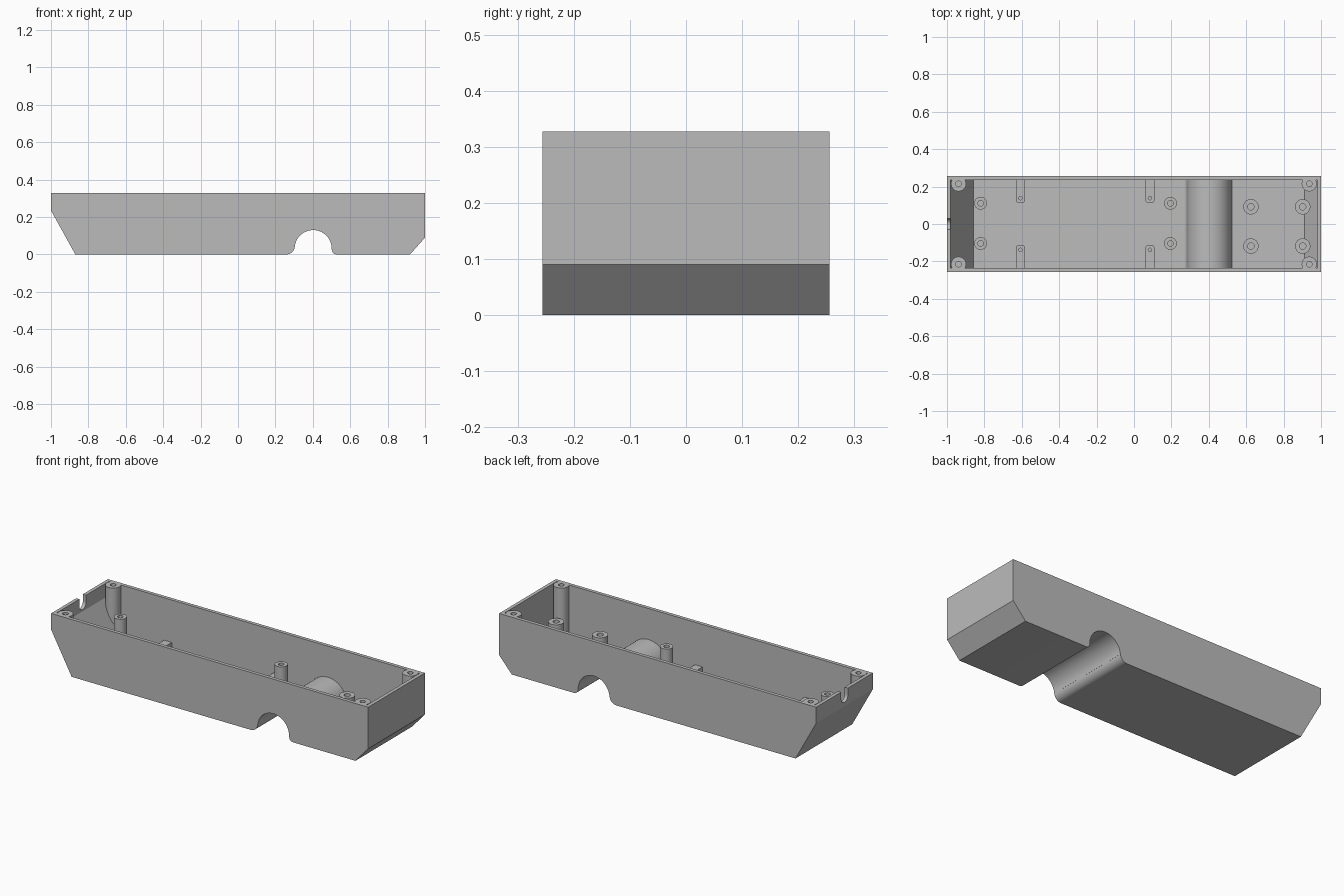
import bpy
import bmesh
from math import sin, cos, pi, radians, atan2

old = bpy.data.objects.get("Cube")
if old:
    bpy.data.objects.remove(old, do_unlink=True)

H, HALF_W, T = 0.327, 0.256, 0.02      # height, half width, wall thickness

grey = bpy.data.materials.new("plain grey")
grey.use_nodes = True
grey.diffuse_color = (0.5, 0.5, 0.5, 1)
grey.node_tree.nodes["Principled BSDF"].inputs["Base Color"].default_value = (0.5, 0.5, 0.5, 1)


def finish(name, bm):
    bmesh.ops.recalc_face_normals(bm, faces=bm.faces)
    mesh = bpy.data.meshes.new(name)
    bm.to_mesh(mesh)
    bm.free()
    mesh.materials.append(grey)
    ob = bpy.data.objects.new(name, mesh)
    bpy.context.collection.objects.link(ob)
    return ob


def prism(name, points, offset):
    """Extrude a closed outline of 3D points by an offset vector."""
    bm = bmesh.new()
    face = bm.faces.new([bm.verts.new(p) for p in points])
    new = bmesh.ops.extrude_face_region(bm, geom=[face])["geom"]
    bmesh.ops.translate(bm, vec=offset, verts=[v for v in new if isinstance(v, bmesh.types.BMVert)])
    return finish(name, bm)


def arc(cx, cz, r, a0, a1, n):
    return [(cx + r * cos(a0 + (a1 - a0) * i / n), cz + r * sin(a0 + (a1 - a0) * i / n))
            for i in range(n + 1)]


def side_profile(t, top):
    """Side outline of the case, moved inward by t."""
    ax, az, r = 0.402, 0.031, 0.099          # tunnel arch
    lx, lr, rx, rr = 0.26, 0.043, 0.527, 0.025  # fillets beside the arch
    la, ra = atan2(lr - az, lx - ax), atan2(rr - az, rx - ax)
    la = la % (2 * pi)
    pts = [(-1 + t, top), (-1 + t, 0.235 + t * 0.58), (-0.87 + t * 0.59, t)]
    pts += arc(lx, lr, lr - t, -pi / 2, la - pi, 8)
    pts += arc(ax, az, r + t, la, ra, 28)
    pts += arc(rx, rr, rr - t, ra + pi, 1.5 * pi, 8)
    pts += [(0.92 - t * 0.38, t), (1 - t, 0.09 + t * 0.4), (1 - t, top)]
    return pts


def smooth(ob):
    bpy.ops.object.select_all(action="DESELECT")
    ob.select_set(True)
    bpy.context.view_layer.objects.active = ob
    bpy.ops.object.shade_smooth_by_angle(angle=radians(25))


# Case shell: outer solid, hollowed from above, with a cable notch in one end
shell = prism("case_shell", [(x, -HALF_W, z) for x, z in side_profile(0, H)], (0, 2 * HALF_W, 0))
wy = HALF_W - T
cavity = prism("cavity_cutter", [(x, -wy, z) for x, z in side_profile(T, H + 0.1)], (0, 2 * wy, 0))
slot = [(0.03, H + 0.1)] + arc(0, 0.287, 0.03, 0, -pi, 16) + [(-0.03, H + 0.1)]
notch = prism("notch_cutter", [(-1.1, y, z) for y, z in slot], (0.15, 0, 0))
for cutter in (cavity, notch):
    cutter.hide_render = True
    mod = shell.modifiers.new("cut", "BOOLEAN")
    mod.operation, mod.solver, mod.object = "DIFFERENCE", "EXACT", cutter
    bpy.context.view_layer.objects.active = shell
    bpy.ops.object.modifier_apply(modifier=mod.name)
    bpy.data.objects.remove(cutter, do_unlink=True)
smooth(shell)


def shell_z(x):
    """Height in the middle of the floor, including its sloping ends."""
    return max(0, (-0.87 - x) * 0.235 / 0.13, (x - 0.92) * 0.09 / 0.08) + 0.012


def post(name, x, y, r, top, hole, depth, n=32):
    """Round post with a blind screw hole; the foot follows the floor."""
    bm = bmesh.new()
    rings = []
    for rad, z in ((r, None), (r, top), (hole, top), (hole, top - depth)):
        ring = []
        for i in range(n):
            px, py = x + rad * cos(2 * pi * i / n), y + rad * sin(2 * pi * i / n)
            ring.append(bm.verts.new((px, py, shell_z(px) if z is None else z)))
        rings.append(ring)
    for a, b in zip(rings, rings[1:]):
        for i in range(n):
            j = (i + 1) % n
            bm.faces.new((a[i], a[j], b[j], b[i]))
    bm.faces.new(rings[-1])
    bm.faces.new(rings[0])
    smooth(finish(name, bm))


# Corner screw posts, flush with the rim
for x, end in ((-0.938, "right"), (0.937, "left")):
    for y, side in ((-0.215, "front"), (0.215, "back")):
        post(f"corner_post_{side}_{end}", x, y, 0.0405, H, 0.015, 0.12)

# Tall and short board standoffs
for x, end in ((-0.82, "right"), (0.195, "middle")):
    for y, side in ((-0.104, "front"), (0.111, "back")):
        post(f"tall_standoff_{side}_{end}", x, y, 0.034, 0.217, 0.015, 0.1)
for x, end in ((0.625, "inner"), (0.902, "outer")):
    for y, side in ((-0.118, "front"), (0.092, "back")):
        post(f"short_standoff_{side}_{end}", x, y, 0.041, 0.164, 0.017, 0.08)


def rib(name, x, s, hw=0.024, top=0.085):
    """Low rib from the long wall, with a rounded end and a pin hole."""
    tip = 0.112
    corner = hw * 0.7
    outline = [(x - hw, s * (HALF_W - 0.01))]
    outline += [(px, s * py) for px, py in arc(x - hw + corner, tip + corner, corner, pi, 1.5 * pi, 6)]
    outline += [(px, s * py) for px, py in arc(x + hw - corner, tip + corner, corner, 1.5 * pi, 2 * pi, 6)]
    outline += [(x + hw, s * (HALF_W - 0.01))]
    ob = prism(name, [(px, py, 0.012) for px, py in outline], (0, 0, top - 0.012))
    ring = [(px, py, top - 0.05) for px, py in arc(x, s * (tip + 0.026), 0.009, 0, 2 * pi, 16)[:-1]]
    cutter = prism("pin_cutter", ring, (0, 0, 0.1))
    mod = ob.modifiers.new("pin_hole", "BOOLEAN")
    mod.operation, mod.solver, mod.object = "DIFFERENCE", "EXACT", cutter
    bpy.context.view_layer.objects.active = ob
    bpy.ops.object.modifier_apply(modifier=mod.name)
    bpy.data.objects.remove(cutter, do_unlink=True)
    smooth(ob)


# Board support ribs
for x, end in ((-0.607, "right"), (0.085, "middle")):
    for s, side in ((-1, "front"), (1, "back")):
        rib(f"support_rib_{side}_{end}", x, s)
